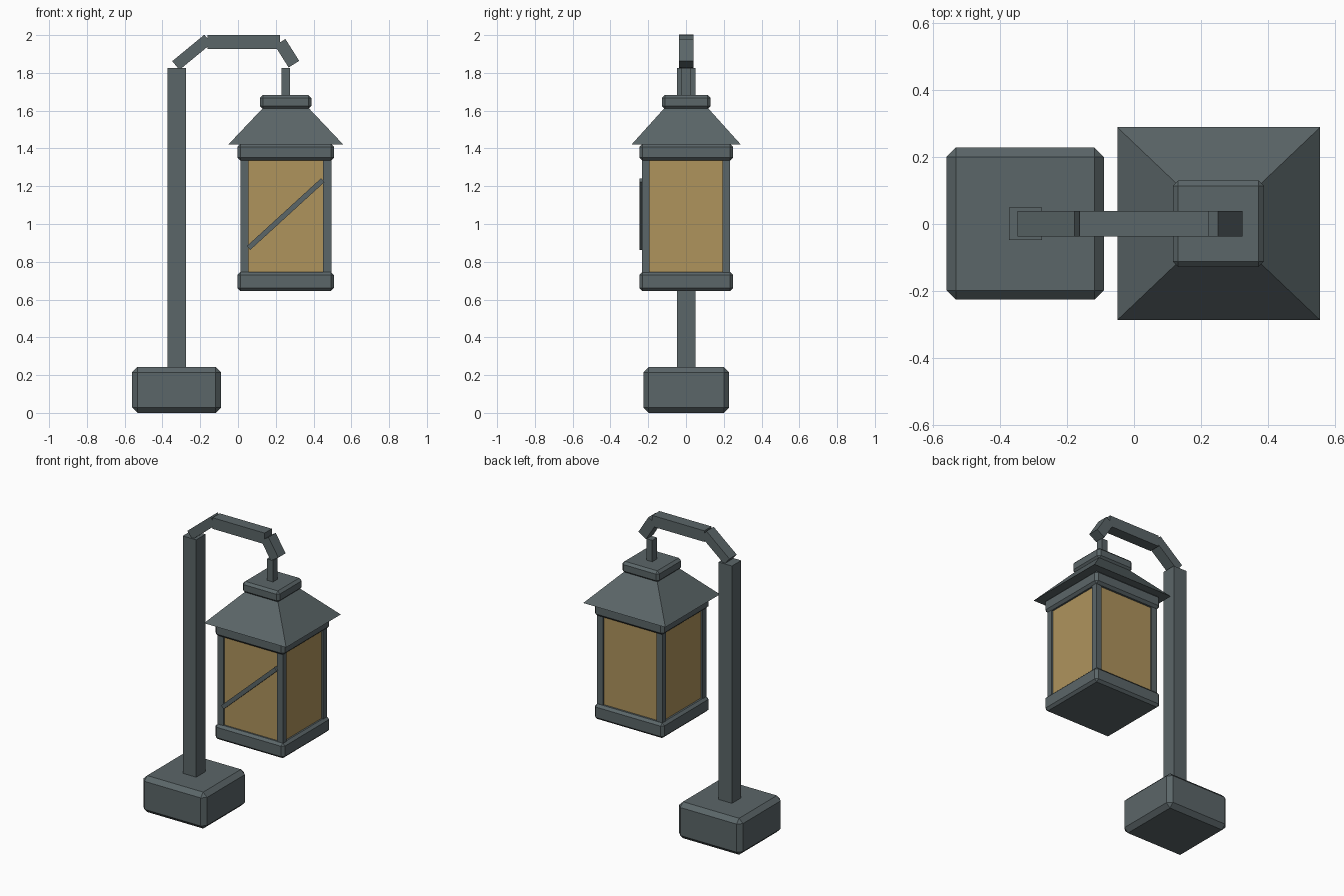
import bpy, bmesh
from mathutils import Vector, Matrix

if "Cube" in bpy.data.objects:
    bpy.data.objects.remove(bpy.data.objects["Cube"])


def material(name, rgb):
    m = bpy.data.materials.new(name)
    m.diffuse_color = (*rgb, 1)
    m.use_nodes = True
    m.node_tree.nodes["Principled BSDF"].inputs["Base Color"].default_value = m.diffuse_color
    return m


METAL = material("grey_metal", (0.105, 0.133, 0.14))
GLASS = material("amber_glass", (0.43, 0.295, 0.108))


def finish(name, bm, mat):
    bmesh.ops.recalc_face_normals(bm, faces=bm.faces)
    me = bpy.data.meshes.new(name)
    bm.to_mesh(me)
    bm.free()
    me.materials.append(mat)
    ob = bpy.data.objects.new(name, me)
    bpy.context.collection.objects.link(ob)
    return ob


def box(name, x, y, z, bevel=0, mat=METAL):
    """Box from (min, max) ranges with an optional chamfer."""
    bm = bmesh.new()
    bmesh.ops.create_cube(bm, size=1)
    for v in bm.verts:
        v.co = [r[0] + (c + 0.5) * (r[1] - r[0]) for r, c in zip((x, y, z), v.co)]
    if bevel:
        bmesh.ops.bevel(bm, geom=bm.edges[:], offset=bevel, segments=1,
                        profile=0.5, affect='EDGES')
    return finish(name, bm, mat)


def bar(name, a, b, y, thick):
    """Straight bar between two points (x, z) of the front plane."""
    d = Vector((b[0] - a[0], 0, b[1] - a[1]))
    u = d.normalized()
    rot = Matrix((u, (0, 1, 0), u.cross(Vector((0, 1, 0))))).transposed().to_4x4()
    mid = Vector(((a[0] + b[0]) / 2, (y[0] + y[1]) / 2, (a[1] + b[1]) / 2))
    bm = bmesh.new()
    bmesh.ops.create_cube(bm, size=1)
    bm.transform(Matrix.Translation(mid) @ rot
                 @ Matrix.Diagonal((d.length, y[1] - y[0], thick, 1)))
    return finish(name, bm, METAL)


# Foot and upright
box("base_block", (-0.56, -0.09), (-0.226, 0.228), (0, 0.243), 0.028)
box("upright_post", (-0.374, -0.275), (-0.048, 0.05), (0.22, 1.826))

# Bent arm in three straight pieces, and the hanger
ARM_Y = (-0.037, 0.039)
bar("arm_rise", (-0.329, 1.839), (-0.159, 1.979), ARM_Y, 0.06)
bar("arm_top", (-0.162, 1.963), (0.222, 1.963), ARM_Y, 0.074)
bar("arm_drop", (0.223, 1.962), (0.296, 1.846), ARM_Y, 0.066)
box("hanger", (0.231, 0.275), (-0.024, 0.026), (1.66, 1.826))

# Lantern cap and rims
CX = 0.253
box("lantern_cap", (0.116, 0.388), (-0.128, 0.13), (1.608, 1.683), 0.016)
for name, z in (("upper_rim", (1.335, 1.424)), ("lower_rim", (0.645, 0.746))):
    box(name, (-0.003, 0.508), (-0.247, 0.249), z, 0.016)

# Four-sided roof
bm = bmesh.new()
rings = []
for hx, hy, z in ((0.303, 0.288, 1.422), (0.12, 0.114, 1.615)):
    rings.append([bm.verts.new((CX + sx * hx, 0.001 + sy * hy, z))
                  for sx, sy in ((-1, -1), (1, -1), (1, 1), (-1, 1))])
for ring in rings:
    bm.faces.new(ring)
for i in range(4):
    j = (i + 1) % 4
    bm.faces.new((rings[0][i], rings[0][j], rings[1][j], rings[1][i]))
finish("lantern_roof", bm, METAL)

# Corner posts around the glass
for sx in (-1, 1):
    for sy in (-1, 1):
        x = sorted((CX + sx * 0.198, CX + sx * 0.241))
        y = sorted((sy * 0.192, sy * 0.232))
        box("corner_post", x, y, (0.73, 1.35))
box("glass_body", (CX - 0.228, CX + 0.228), (-0.22, 0.22), (0.73, 1.35), 0, GLASS)

# Diagonal strip on the front
bar("front_strip", (0.056, 0.873), (0.449, 1.232), (-0.246, -0.219), 0.027)
